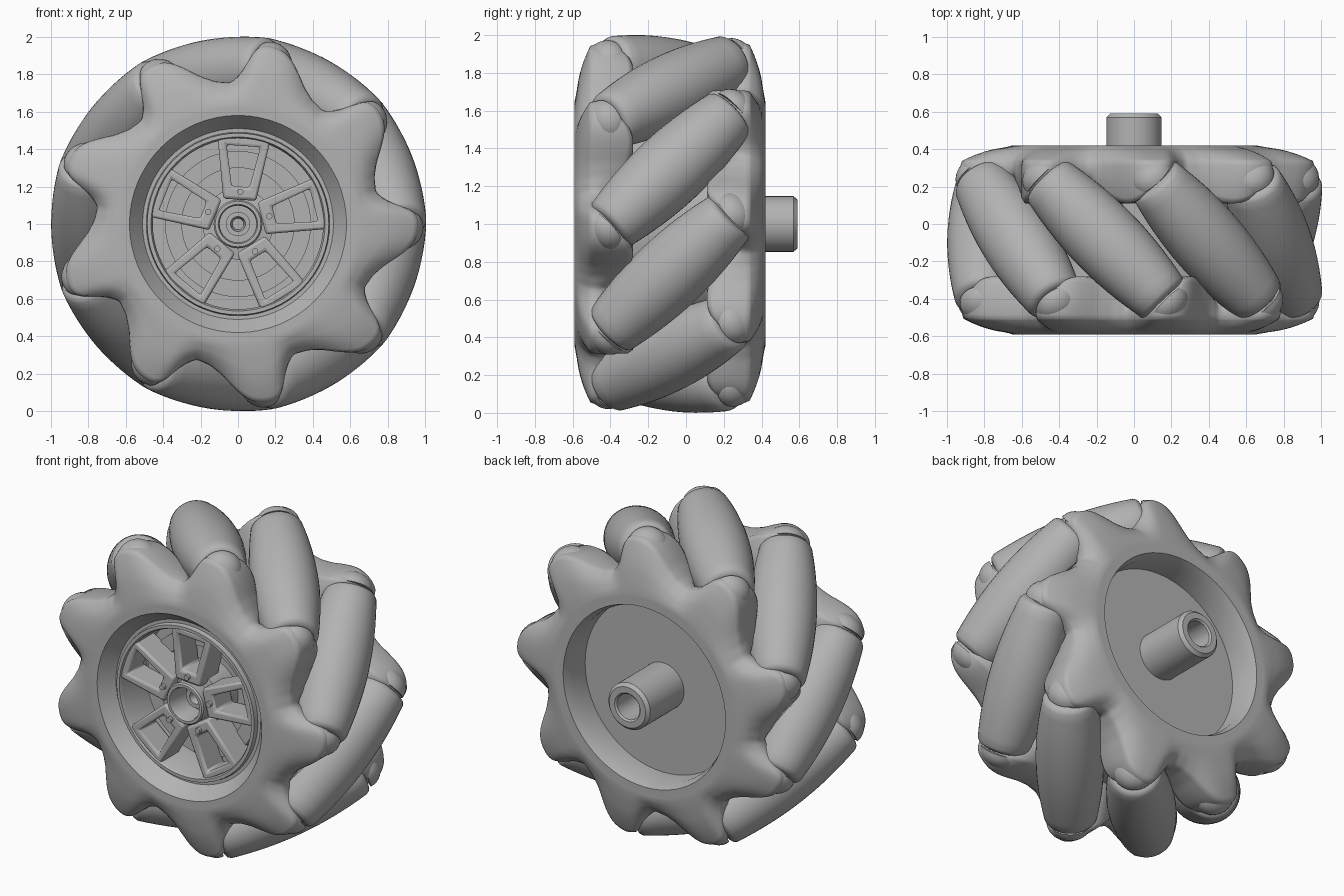
import bpy, bmesh, math
from mathutils import Matrix, Vector

if "Cube" in bpy.data.objects:
    bpy.data.objects.remove(bpy.data.objects["Cube"])

grey = bpy.data.materials.new("mid_grey")
grey.use_nodes = True
grey.diffuse_color = (0.45, 0.45, 0.45, 1)
grey.node_tree.nodes["Principled BSDF"].inputs["Base Color"].default_value = grey.diffuse_color

COUNT = 9
STEP = 2 * math.pi / COUNT
MID_Y = -0.085                    # middle plane of the tread
FIRST = math.radians(21)          # angle of the first roller
AXIS_R = 0.80                     # roller axis distance from the wheel axis
CENTRE = Vector((0, 0, 1))
WHEEL = Matrix.Translation(CENTRE) @ Matrix.Rotation(-math.pi / 2, 4, 'X')


def finish(name, bm, angle=35):
    bmesh.ops.remove_doubles(bm, verts=bm.verts, dist=1e-5)
    bmesh.ops.recalc_face_normals(bm, faces=bm.faces)
    mesh = bpy.data.meshes.new(name)
    bm.to_mesh(mesh)
    bm.free()
    mesh.materials.append(grey)
    ob = bpy.data.objects.new(name, mesh)
    bpy.context.collection.objects.link(ob)
    bpy.ops.object.select_all(action='DESELECT')
    ob.select_set(True)
    bpy.context.view_layer.objects.active = ob
    bpy.ops.object.shade_smooth_by_angle(angle=math.radians(angle))
    return ob


def skin(bm, rows):
    """Join closed rings of points into a surface."""
    rings = [[bm.verts.new(p) for p in row] for row in rows]
    for a, b in zip(rings, rings[1:]):
        for i in range(len(a)):
            j = (i + 1) % len(a)
            bm.faces.new((a[i], a[j], b[j], b[i]))


def lathe(name, profile, matrix=WHEEL, seg=64):
    """Turn (radius, height) points round the local z axis."""
    bm = bmesh.new()
    turns = [2 * math.pi * i / seg for i in range(seg)]
    skin(bm, [[matrix @ Vector((r * math.cos(a), r * math.sin(a), h)) for a in turns]
              for r, h in profile])
    bmesh.ops.dissolve_degenerate(bm, dist=1e-6, edges=bm.edges)
    return finish(name, bm)


def polar(angle, r, y):
    return Vector((r * math.cos(angle), y, 1 + r * math.sin(angle)))


# Lobe outline: degrees from the peak, edge radius, inner face y
LOBE = [(-28, .755, -.45), (-22, .77, -.36), (-17, .81, -.33), (-13, .865, -.31),
        (-10, .91, -.31), (-7, .945, -.33), (-4, .962, -.37), (0, .966, -.42),
        (3, .945, -.46), (5, .885, -.48), (8, .80, -.48), (12, .755, -.45)]


def lobe_raw(deg):
    d = (deg + 28) % 40 - 28
    for (d0, r0, y0), (d1, r1, y1) in zip(LOBE, LOBE[1:]):
        if d <= d1:
            t = (d - d0) / (d1 - d0)
            return r0 + (r1 - r0) * t, y0 + (y1 - y0) * t


def lobe_at(deg):
    """Outline softened by averaging its neighbours."""
    near = [lobe_raw(deg + o) for o in (-1.2, -.6, 0, .6, 1.2)]
    return [sum(v) / len(near) for v in zip(*near)]


def lobed_plate(name, flip=None):
    spans = (.2, .4, .55, .7, .82, .91, .97)
    rows = [[] for _ in range(len(spans) + 6)]
    for i in range(360):
        edge, back = lobe_at(i)
        pts = [(.62, -.59), (.65, -.59)]
        pts += [(.65 + (edge - .65) * t, -.582 + .08 * t ** 2) for t in spans]
        back = max(back, -.45)
        pts += [(edge, -.482), (edge, back), (edge - .025, back + .03), (.61, -.28)]
        for row, (r, y) in zip(rows, pts):
            row.append(polar(math.radians(i + 1), r, y))
    if flip:
        rows = [[flip @ p for p in row] for row in rows]
    bm = bmesh.new()
    skin(bm, rows)
    return finish(name, bm, 60)


# Front plate, and the same plate turned half round a roller's radial line
lobed_plate("front_plate")
pivot = Vector((0, MID_Y, 1))
radial = Vector((math.cos(FIRST), 0, math.sin(FIRST)))
half_turn = (Matrix.Translation(pivot) @ Matrix.Rotation(math.pi, 4, radial)
             @ Matrix.Translation(-pivot))
lobed_plate("back_plate", half_turn)

# Barrel rollers, each set at 45 degrees, with pin and end fairings
HALF = .46


def barrel(s):
    return .998 - math.sqrt(AXIS_R ** 2 + s * s / 2) + .014 * (s / HALF) ** 2


body = [(barrel(s), s) for s in [HALF * (k / 8 - 1) * .94 for k in range(17)]]
end = barrel(HALF)
body = ([(0, -HALF), (end - .028, -HALF), (end - .008, -HALF + .009)] + body
        + [(end - .008, HALF - .009), (end - .028, HALF), (0, HALF)])
dome = [(.125 * math.cos(t), .472 + .105 * math.sin(t))
        for t in [math.pi / 2 * k / 8 for k in range(9)]]
for k in range(COUNT):
    a = FIRST + k * STEP
    out = Vector((math.cos(a), 0, math.sin(a)))
    along = (Vector((-math.sin(a), 0, math.cos(a))) + Vector((0, 1, 0))).normalized()
    side = along.cross(out)
    m = Matrix((out, side, along)).transposed().to_4x4()
    m.translation = polar(a, AXIS_R, MID_Y)
    lathe(f"roller_{k + 1}", body, m, 40)
    lathe(f"roller_pin_{k + 1}", [(.03, -.5), (.03, .5)], m, 12)
    for label, sign in (("front", -1), ("back", 1)):
        lathe(f"{label}_fairing_{k + 1}",
              [(0, .472 * sign)] + [(r, h * sign) for r, h in dome], m, 32)

# Drum, dished front opening and shallow back opening
lathe("drum", [(0, -.27), (.455, -.27), (.455, -.51), (.465, -.53), (.485, -.53),
               (.49, -.50), (.51, -.50), (.58, -.59), (.63, -.59), (.61, -.5),
               (.61, .33), (.63, .42), (.572, .42), (.55, .36), (.55, .23), (0, .23)])
lathe("brake_ring", [(.39, -.27), (.39, -.36), (.30, -.36), (.30, -.27)])
lathe("axle", [(.147, .2), (.147, .57), (.128, .59), (.09, .59), (.08, .58),
               (.08, .40), (0, .40)])

# Centre hub with a deep cup
lathe("hub", [(.19, -.27), (.19, -.45), (.13, -.46), (.13, -.53), (.122, -.54),
              (.105, -.54), (.098, -.52), (.098, -.38), (.065, -.38), (.065, -.43),
              (.04, -.43), (.03, -.38), (0, -.38)], seg=40)


def trapezoid(low, high, w_low, w_high):
    return [(-w_low, low), (w_low, low), (w_high, high), (-w_high, high)]


# Five windowed spokes with a bolt at the foot of each
outer = trapezoid(.13, .462, .088, .142)
inner = trapezoid(.20, .418, .048, .09)
for k in range(5):
    a = math.radians(86 + 72 * k)
    out = Vector((math.cos(a), 0, math.sin(a)))
    tang = Vector((-math.sin(a), 0, math.cos(a)))

    def ring(pts, y):
        return [CENTRE + tang * u + out * v + Vector((0, y, 0)) for u, v in pts]

    bm = bmesh.new()
    skin(bm, [ring(outer, -.34), ring(outer, -.52), ring(inner, -.52),
              ring(inner, -.34), ring(outer, -.34)])
    spoke = finish(f"spoke_{k + 1}", bm)
    bevel = spoke.modifiers.new("soft_edges", 'BEVEL')
    bevel.width = .014
    bevel.segments = 2
    bolt = Matrix.Translation(out * .172) @ WHEEL
    lathe(f"bolt_{k + 1}", [(.017, -.44), (.017, -.54), (0, -.54)], bolt, 12)
